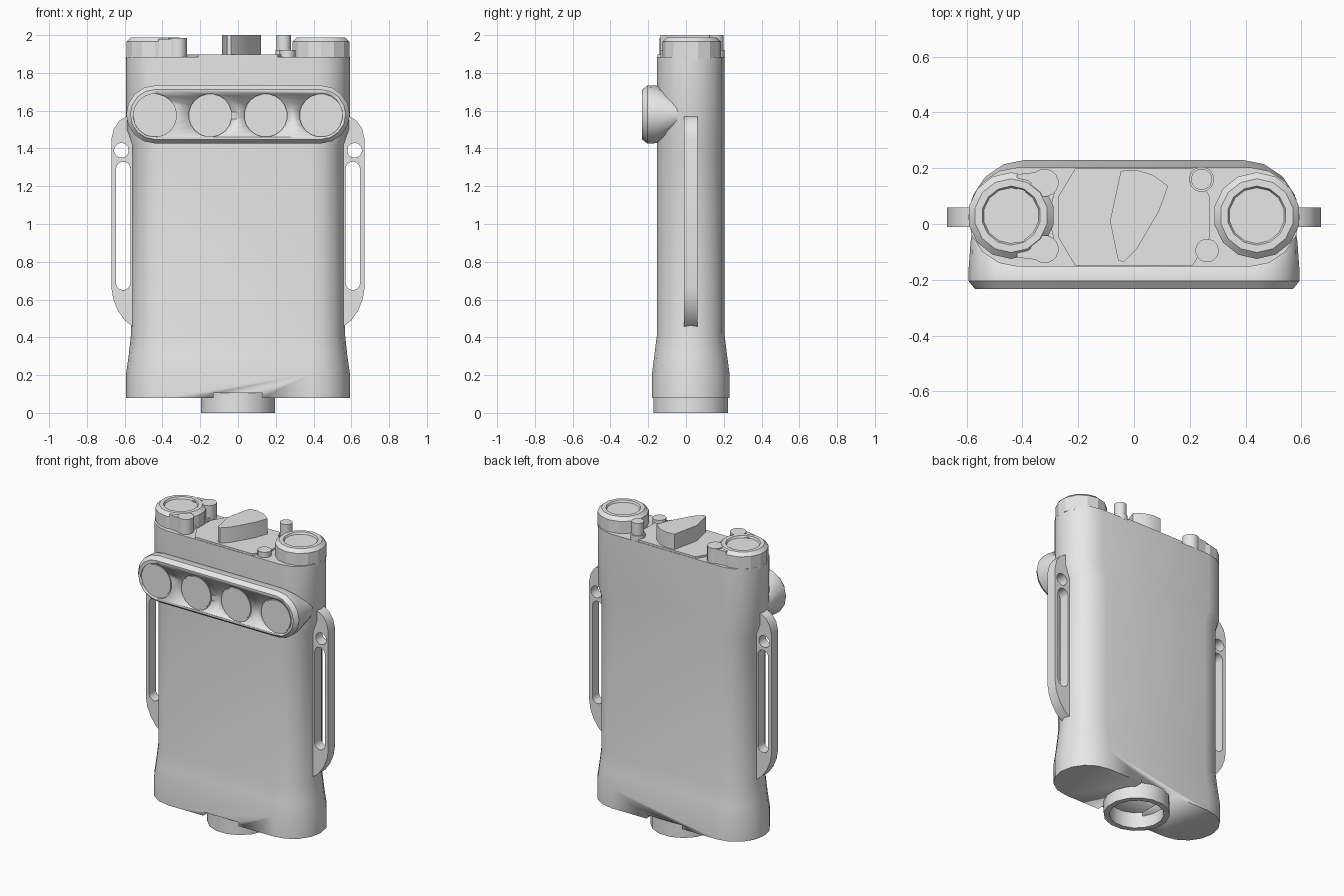
import bpy, bmesh
from math import pi, cos, sin, radians
from mathutils import Matrix, Vector

cube = bpy.data.objects.get("Cube")
if cube:
    bpy.data.objects.remove(cube, do_unlink=True)

GREY = bpy.data.materials.new("plain grey")
GREY.use_nodes = True
COLOUR = (0.8, 0.8, 0.8, 1)
GREY.diffuse_color = COLOUR
GREY.node_tree.nodes["Principled BSDF"].inputs["Base Color"].default_value = COLOUR
CY = 0.025  # depth position of the body's mid plane


def finish(name, bm, angle=35):
    bmesh.ops.recalc_face_normals(bm, faces=bm.faces)
    mesh = bpy.data.meshes.new(name)
    bm.to_mesh(mesh)
    bm.free()
    mesh.materials.append(GREY)
    ob = bpy.data.objects.new(name, mesh)
    bpy.context.collection.objects.link(ob)
    bpy.ops.object.select_all(action='DESELECT')
    ob.select_set(True)
    bpy.context.view_layer.objects.active = ob
    bpy.ops.object.shade_smooth_by_angle(angle=radians(angle))
    return ob


def loft(name, rings, angle=35, closed=False):
    """Skin a list of equal-length rings; cap the ends unless closed."""
    bm = bmesh.new()
    loops = [[bm.verts.new(p) for p in ring] for ring in rings]
    pairs = list(zip(loops, loops[1:]))
    if closed:
        pairs.append((loops[-1], loops[0]))
    for a, b in pairs:
        for i in range(len(a)):
            j = (i + 1) % len(a)
            bm.faces.new((a[i], a[j], b[j], b[i]))
    if not closed:
        bm.faces.new(loops[0])
        bm.faces.new(loops[-1])
    return finish(name, bm, angle)


def stadium(half, r, n=8):
    """Rounded strip in 2D, with semicircular ends."""
    return [(s * (half - r) + r * cos(a), r * sin(a))
            for s, start in ((1, -pi / 2), (-1, pi / 2))
            for a in (start + pi * i / n for i in range(n + 1))]


def circle(x, y, r, n=16):
    return [(x + r * cos(2 * pi * (i + .5) / n), y + r * sin(2 * pi * (i + .5) / n))
            for i in range(n)]


def prism(name, outline, z0, z1):
    return loft(name, [[(x, y, z) for x, y in outline] for z in (z0, z1)])


def lathe(name, x, y, profile, n=14, closed=False):
    return loft(name, [[(px, py, z) for px, py in circle(x, y, r, n)]
                       for r, z in profile], 25, closed)


def cut(target, cutter):
    """Subtract the cutter and remove it."""
    mod = target.modifiers.new("cut", 'BOOLEAN')
    mod.operation, mod.solver, mod.object = 'DIFFERENCE', 'EXACT', cutter
    graph = bpy.context.evaluated_depsgraph_get()
    mesh = bpy.data.meshes.new_from_object(target.evaluated_get(graph))
    target.modifiers.clear()
    target.data = mesh
    bpy.data.objects.remove(cutter, do_unlink=True)


# Body: rounded slab with a flared foot and a slightly wider head
body = loft("body", [
    [(x, y + CY, z) for x, y in stadium(half, r)]
    for z, half, r in ((.08, .592, .205), (.21, .592, .205), (.31, .578, .192),
                       (.42, .566, .178), (1.42, .566, .178), (1.5, .594, .178),
                       (1.885, .594, .178))])
# Notch across the underside
cut(body, prism("notch_cutter", [(-.13, -.3), (.13, -.3), (.13, .3), (-.13, .3)], 0, .105))

# Hollow collar below the body
lathe("bottom_collar", 0, CY, [(.2, 0), (.2, .12), (.165, .12), (.165, 0)], 16, True)

# Light bar: chamfered front, tapering back into the body
bar = loft("light_bar", [
    [(x, y, 1.58 + z) for x, z in stadium(half, r)]
    for y, half, r in ((-.232, .57, .132), (-.205, .592, .154), (-.155, .592, .152),
                       (-.06, .585, .08), (0, .575, .06))], 30)
for i in range(4):
    x = -.44 + i * .2933
    cut(bar, loft("lens_cutter", [[(px, y, pz) for px, pz in circle(x, 1.575, r, 20)]
                                  for y, r in ((-.3, .114), (-.222, .114))]))
    loft("lens", [[(px, y, pz) for px, pz in circle(x, 1.575, r, 20)]
                  for y, r in ((-.21, .106), (-.228, .106))])


# Side handles: flat plates with a round hole and a long slot
def handle(side):
    curve = bpy.data.curves.new("handle_outline", 'CURVE')
    curve.dimensions, curve.fill_mode, curve.extrude = '2D', 'BOTH', .035
    outer = [(.55, 1.575), (.59, 1.57), (.63, 1.545), (.657, 1.505), (.67, 1.45),
             (.67, .66), (.66, .6), (.635, .54), (.6, .49), (.55, .45)]
    slot = [(.608 + b, .99 + a) for a, b in stadium(.34, .038)]
    for points in (outer, slot, circle(.617, 1.39, .039)):
        spline = curve.splines.new('POLY')
        spline.points.add(len(points) - 1)
        spline.use_cyclic_u = True
        for p, (x, z) in zip(spline.points, points):
            p.co = (x * side, z, 0, 1)
    temp = bpy.data.objects.new("handle_outline", curve)
    bpy.context.collection.objects.link(temp)
    graph = bpy.context.evaluated_depsgraph_get()
    mesh = bpy.data.meshes.new_from_object(temp.evaluated_get(graph))
    bpy.data.objects.remove(temp, do_unlink=True)
    bm = bmesh.new()
    bm.from_mesh(mesh)
    bmesh.ops.remove_doubles(bm, verts=bm.verts, dist=.0005)
    bmesh.ops.transform(bm, verts=bm.verts, matrix=Matrix.Translation(
        Vector((0, CY, 0))) @ Matrix.Rotation(pi / 2, 4, 'X'))
    finish("left_handle" if side > 0 else "right_handle", bm)


for side in (1, -1):
    handle(side)
    # Round knobs with a bevelled rim and a shallow dished top
    lathe("left_knob" if side > 0 else "right_knob", side * .44, CY + .005,
          [(.155, 1.87), (.155, 1.965), (.132, 1.987), (.106, 1.987), (.1, 1.975)])

# Thin raised plate on the top
prism("top_plate", [(-.21, .2), (-.27, .1), (-.27, -.05), (-.21, -.15),
                    (.21, -.15), (.27, -.05), (.27, .1), (.21, .2)], 1.875, 1.898)

# Central pointer switch
prism("pointer_switch", [(-.047, .19), (.007, .194), (.068, .176), (.122, .136),
                         (.09, .047), (.01, -.09), (-.036, -.136), (-.057, -.13),
                         (-.086, .01), (-.065, .108)], 1.88, 2)

# Guard beside the right knob: two posts joined by a low web
for y in (.148, -.09):
    prism("guard_post", circle(-.32, y, .05), 1.875, 1.985)
    prism("guard_arm", [(-.42, y - .03), (-.33, y - .04), (-.33, y + .04), (-.42, y + .03)],
          1.875, 1.98)
prism("guard_web", [(-.4, .13), (-.28, .13), (-.305, .03), (-.28, -.08), (-.4, -.08)],
      1.875, 1.905)

# Peg and stop lobe beside the left knob
prism("peg", circle(.242, .16, .038), 1.88, 2)
prism("peg_base", circle(.242, .16, .045), 1.88, 1.92)
prism("stop_lobe", circle(.262, -.095, .042), 1.88, 1.92)
